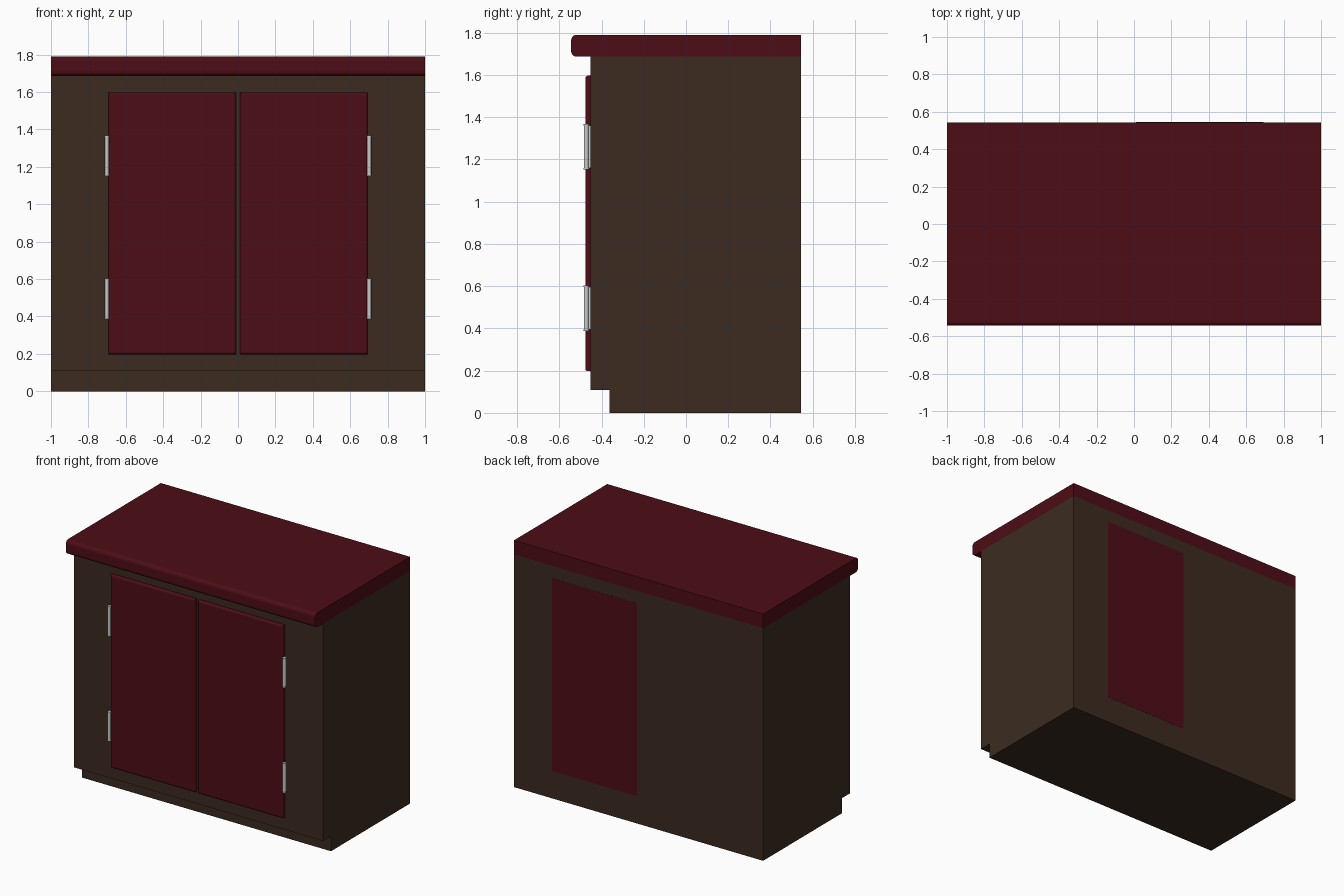
import bpy, bmesh, math
from mathutils import Matrix

if "Cube" in bpy.data.objects:
    bpy.data.objects.remove(bpy.data.objects["Cube"])


def material(name, rgb):
    m = bpy.data.materials.new(name)
    m.diffuse_color = (*rgb, 1)
    m.use_nodes = True
    m.node_tree.nodes["Principled BSDF"].inputs["Base Color"].default_value = m.diffuse_color
    return m


RED = material("dark_red", (0.075, 0.004, 0.008))
BROWN = material("dark_brown", (0.045, 0.024, 0.014))


def finish(name, bm, mat=None):
    bmesh.ops.recalc_face_normals(bm, faces=bm.faces)
    me = bpy.data.meshes.new(name)
    bm.to_mesh(me)
    bm.free()
    ob = bpy.data.objects.new(name, me)
    bpy.context.collection.objects.link(ob)
    if mat:
        me.materials.append(mat)
    return ob


def extrude_x(name, profile, mat):
    """Sweep a (y, z) outline across the full cabinet width."""
    bm = bmesh.new()
    face = bm.faces.new([bm.verts.new((-1, y, z)) for y, z in profile])
    ext = bmesh.ops.extrude_face_region(bm, geom=[face])["geom"]
    bmesh.ops.translate(bm, vec=(2, 0, 0),
                        verts=[g for g in ext if isinstance(g, bmesh.types.BMVert)])
    return finish(name, bm, mat)


def box(name, lo, hi, mat, bevel=0):
    bm = bmesh.new()
    bmesh.ops.create_cube(bm, size=1)
    for v in bm.verts:
        v.co = [(lo[i] + hi[i]) / 2 + v.co[i] * (hi[i] - lo[i]) for i in range(3)]
    if bevel:  # round only the front edges
        front = [e for e in bm.edges if all(v.co.y < lo[1] + 1e-5 for v in e.verts)]
        bmesh.ops.bevel(bm, geom=front, offset=bevel, segments=3, profile=0.5, affect='EDGES')
    return finish(name, bm, mat)


BACK, FRONT = 0.544, -0.453

# Cabinet body with recessed toe kick
extrude_x("cabinet_body", [(-0.362, 0), (BACK, 0), (BACK, 1.687), (FRONT, 1.687),
                           (FRONT, 0.109), (-0.362, 0.109)], BROWN)

# Countertop with rounded front nose
R, N = 0.025, 4
nose = []
for cz, start in ((1.79 - R, 90), (1.687 + R, 180)):
    for i in range(N + 1):
        a = math.radians(start + 90 * i / N)
        nose.append((-0.544 + R + R * math.cos(a), cz + R * math.sin(a)))
extrude_x("countertop", nose + [(BACK, 1.687), (BACK, 1.79)], RED)

# Doors and hinges on both sides
for side, s in (("left", -1), ("right", 1)):
    x0, x1 = sorted((s * 0.012, s * 0.693))
    box(side + "_door", (x0, -0.477, 0.198), (x1, FRONT, 1.597), RED, 0.012)
    for level, z in (("lower", 0.495), ("upper", 1.26)):
        bm = bmesh.new()
        # barrel, then slightly wider end caps
        for r, h, dz in ((0.011, 0.21, 0), (0.013, 0.008, -0.104), (0.013, 0.008, 0.104)):
            bmesh.ops.create_cone(bm, cap_ends=True, segments=16, radius1=r, radius2=r, depth=h,
                                  matrix=Matrix.Translation((s * 0.702, -0.472, z + dz)))
        # leaf joining the barrel to the cabinet front
        finish(f"{side}_{level}_hinge", bm)
        x0, x1 = sorted((s * 0.693, s * 0.706))
        box(f"{side}_{level}_hinge_leaf", (x0, -0.47, z - 0.1), (x1, FRONT, z + 0.1), None)

# Flush red panel on the back
box("back_panel", (0.012, BACK - 0.01, 0.198), (0.693, BACK + 0.001, 1.597), RED)
